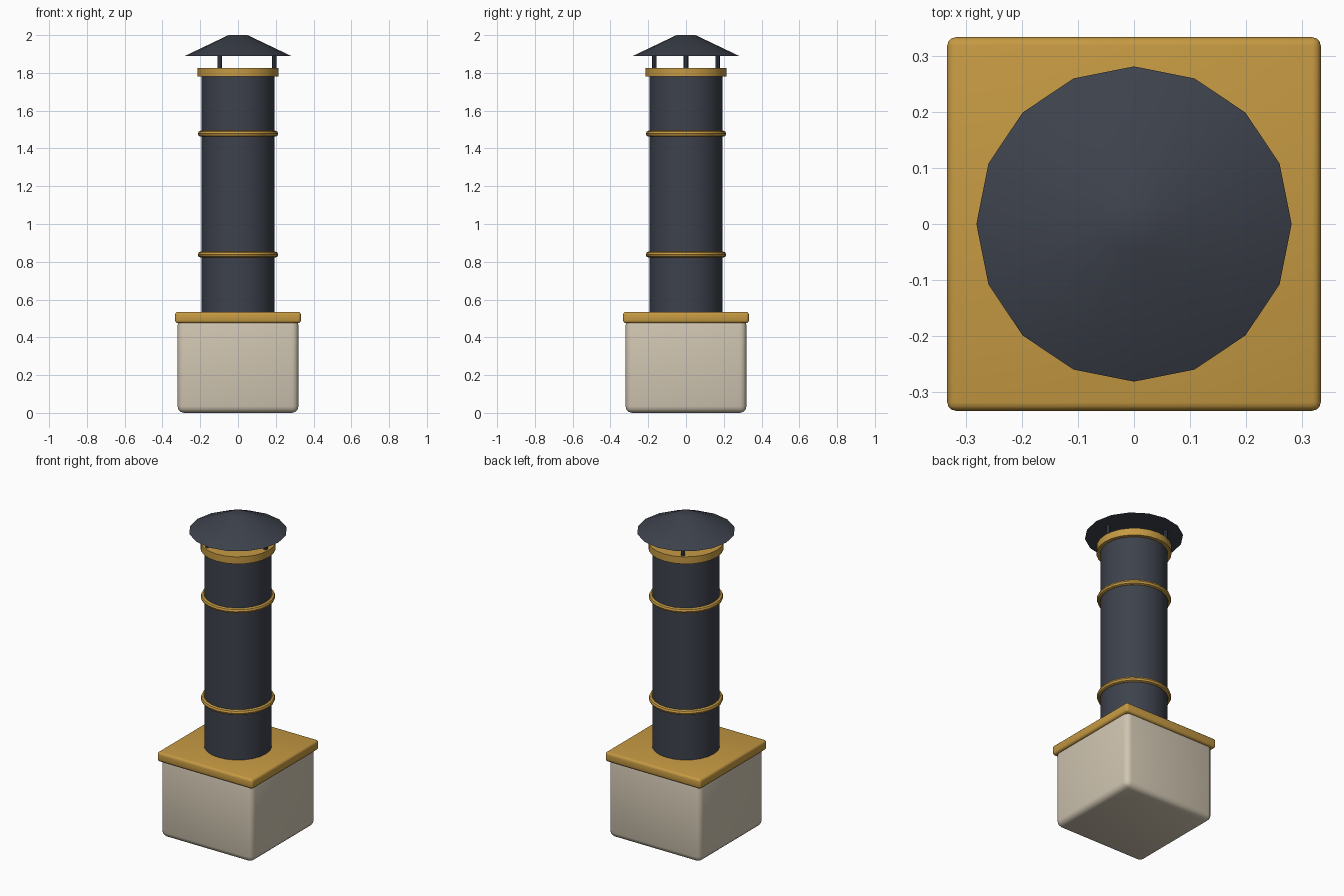
import bpy
import math

cube = bpy.data.objects.get("Cube")
if cube:
    bpy.data.objects.remove(cube, do_unlink=True)


def material(name, colour):
    m = bpy.data.materials.new(name)
    m.use_nodes = True
    m.diffuse_color = (*colour, 1)
    m.node_tree.nodes["Principled BSDF"].inputs["Base Color"].default_value = (*colour, 1)
    return m


STONE = material("cream stone", (0.63, 0.56, 0.44))
BRASS = material("brass", (0.56, 0.32, 0.055))
STEEL = material("dark steel", (0.047, 0.054, 0.072))


def finish(name, mat):
    ob = bpy.context.object
    ob.name = ob.data.name = name
    ob.data.materials.append(mat)
    bpy.ops.object.shade_smooth_by_angle(angle=math.radians(35))
    return ob


def box(name, half, bottom, top, bevel, mat):
    bpy.ops.mesh.primitive_cube_add(size=1, location=(0, 0, (bottom + top) / 2))
    bpy.context.object.scale = (2 * half, 2 * half, top - bottom)
    bpy.ops.object.transform_apply(location=False, rotation=False, scale=True)
    mod = bpy.context.object.modifiers.new("rounded edges", "BEVEL")
    mod.width = bevel
    mod.segments = 3
    bpy.ops.object.modifier_apply(modifier=mod.name)
    return finish(name, mat)


def cone(name, r1, r2, bottom, top, sides, mat, x=0, y=0):
    bpy.ops.mesh.primitive_cone_add(vertices=sides, radius1=r1, radius2=r2, depth=top - bottom,
                                    location=(x, y, (bottom + top) / 2))
    return finish(name, mat)


# Masonry base and its brass slab
box("base_block", 0.32, 0.0, 0.5, 0.035, STONE)
box("base_slab", 0.333, 0.475, 0.535, 0.015, BRASS)

# Flue pipe with rim collar and two bands
cone("flue_pipe", 0.193, 0.193, 0.5, 1.81, 24, STEEL)
cone("rim_collar", 0.215, 0.215, 1.78, 1.825, 24, BRASS)
for name, z in (("lower_band", 0.838), ("upper_band", 1.478)):
    bpy.ops.mesh.primitive_torus_add(major_radius=0.197, minor_radius=0.016, major_segments=24,
                                     minor_segments=8, location=(0, 0, z))
    finish(name, BRASS)

# Three posts carrying the rain cap
for i in range(3):
    a = i * math.tau / 3
    cone(f"cap_post_{i + 1}", 0.012, 0.012, 1.81, 1.9, 8, STEEL,
         0.193 * math.cos(a), 0.193 * math.sin(a))
cone("rain_cap", 0.281, 0.05, 1.89, 2.0, 16, STEEL)
